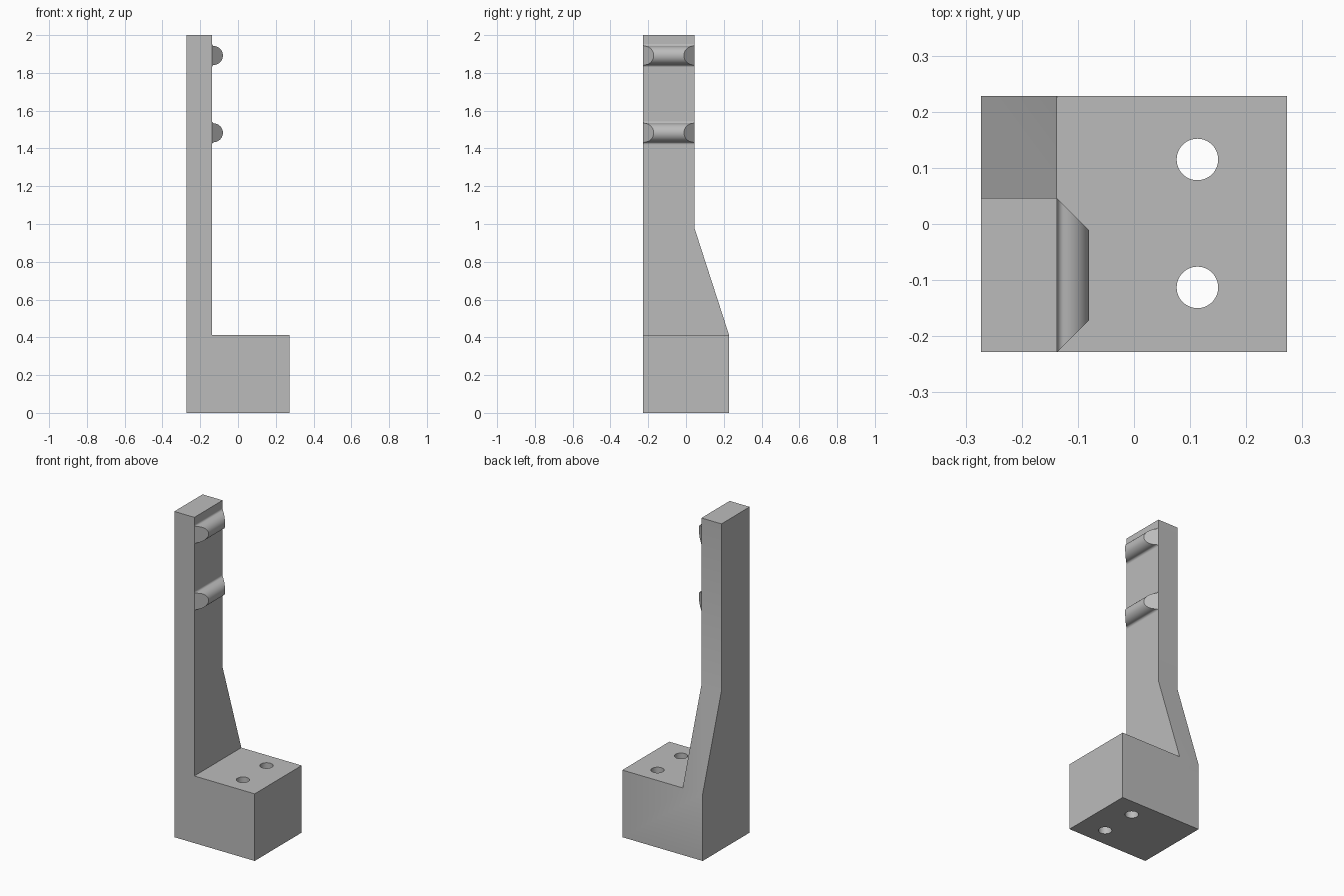
import bpy, bmesh
from math import atan2, cos, sin, pi, sqrt, radians

if "Cube" in bpy.data.objects:
    bpy.data.objects.remove(bpy.data.objects["Cube"])

LEFT, WALL, RIGHT = -0.273, -0.137, 0.273
FRONT, BACK, STEM_BACK = -0.228, 0.228, 0.046
BLOCK_TOP, TAPER_TOP, TOP = 0.412, 0.975, 2.0

grey = bpy.data.materials.new("plain grey")
grey.use_nodes = True
colour = (0.5, 0.5, 0.5, 1)
grey.diffuse_color = colour
grey.node_tree.nodes["Principled BSDF"].inputs["Base Color"].default_value = colour


def make_object(name, bm):
    bmesh.ops.recalc_face_normals(bm, faces=bm.faces)
    mesh = bpy.data.meshes.new(name)
    bm.to_mesh(mesh)
    bm.free()
    mesh.materials.append(grey)
    obj = bpy.data.objects.new(name, mesh)
    bpy.context.collection.objects.link(obj)
    return obj


def smooth(obj):
    bpy.ops.object.select_all(action='DESELECT')
    obj.select_set(True)
    bpy.context.view_layer.objects.active = obj
    bpy.ops.object.shade_smooth_by_angle(angle=radians(30))


# Bracket: L-shaped front outline, extruded back, upright narrowed at the rear
bm = bmesh.new()
outlines = [
    [(LEFT, 0), (RIGHT, 0), (RIGHT, BLOCK_TOP), (WALL, BLOCK_TOP), (LEFT, BLOCK_TOP)],
    [(LEFT, BLOCK_TOP), (WALL, BLOCK_TOP), (WALL, TAPER_TOP), (LEFT, TAPER_TOP)],
    [(LEFT, TAPER_TOP), (WALL, TAPER_TOP), (WALL, TOP), (LEFT, TOP)],
]
for outline in outlines:
    bm.faces.new([bm.verts.new((x, FRONT, z)) for x, z in outline])
bmesh.ops.remove_doubles(bm, verts=bm.verts, dist=0.0001)
extruded = bmesh.ops.extrude_face_region(bm, geom=bm.faces[:], use_keep_orig=True)
for v in extruded["geom"]:
    if isinstance(v, bmesh.types.BMVert):
        v.co.y = STEM_BACK if v.co.z > BLOCK_TOP + 0.1 else BACK
# Remove faces left inside the solid, then merge coplanar faces
inner = [e for e in bm.edges if len(e.link_faces) > 2]
bmesh.ops.delete(bm, geom=list({f for e in inner for f in e.link_faces
                                if all(abs(v.co.z - f.verts[0].co.z) < 1e-5 for v in f.verts)
                                and f.calc_center_median().x < WALL
                                and f.calc_center_median().z < TOP - 0.1
                                and f.calc_center_median().z > 0.1}), context='FACES')
bmesh.ops.dissolve_limit(bm, angle_limit=radians(1), verts=bm.verts, edges=bm.edges)
bracket = make_object("bracket", bm)

# Two bolt holes through the block
for y in (-0.113, 0.115):
    bm = bmesh.new()
    bmesh.ops.create_cone(bm, cap_ends=True, segments=48, radius1=0.037,
                          radius2=0.037, depth=1)
    bmesh.ops.translate(bm, verts=bm.verts, vec=(0.113, y, 0.2))
    cutter = make_object("hole_cutter", bm)
    cutter.hide_render = True
    cut = bracket.modifiers.new("bolt_hole", 'BOOLEAN')
    cut.operation = 'DIFFERENCE'
    cut.solver = 'EXACT'
    cut.object = cutter
    bpy.context.view_layer.objects.active = bracket
    bpy.ops.object.modifier_apply(modifier=cut.name)
    bpy.data.objects.remove(cutter)
smooth(bracket)


def ridge_profile(radius=0.05, offset=0.007, fillet=0.012, steps=24, fillet_steps=6):
    """Round nose blended into the wall: (distance from wall, height)."""
    h = sqrt((radius + fillet) ** 2 - (fillet - offset) ** 2)
    a = atan2(h, fillet - offset)
    upper = [(fillet + fillet * cos(t), h + fillet * sin(t))
             for t in (pi + a * i / fillet_steps for i in range(fillet_steps))]
    nose = [(offset + radius * cos(t), radius * sin(t))
            for t in (a - 2 * a * i / steps for i in range(steps + 1))]
    return upper + nose + [(d, -z) for d, z in reversed(upper)]


# Rounded ridges with mitred ends
for name, height in (("lower_ridge", 1.483), ("upper_ridge", 1.892)):
    bm = bmesh.new()
    profile = ridge_profile()
    front = [bm.verts.new((WALL + d, FRONT + d, height + z)) for d, z in profile]
    back = [bm.verts.new((WALL + d, STEM_BACK - d, height + z)) for d, z in profile]
    bm.faces.new(front)
    bm.faces.new(back)
    for i in range(len(profile) - 1):
        bm.faces.new((front[i], front[i + 1], back[i + 1], back[i]))
    bm.faces.new((front[-1], front[0], back[0], back[-1]))
    smooth(make_object(name, bm))
